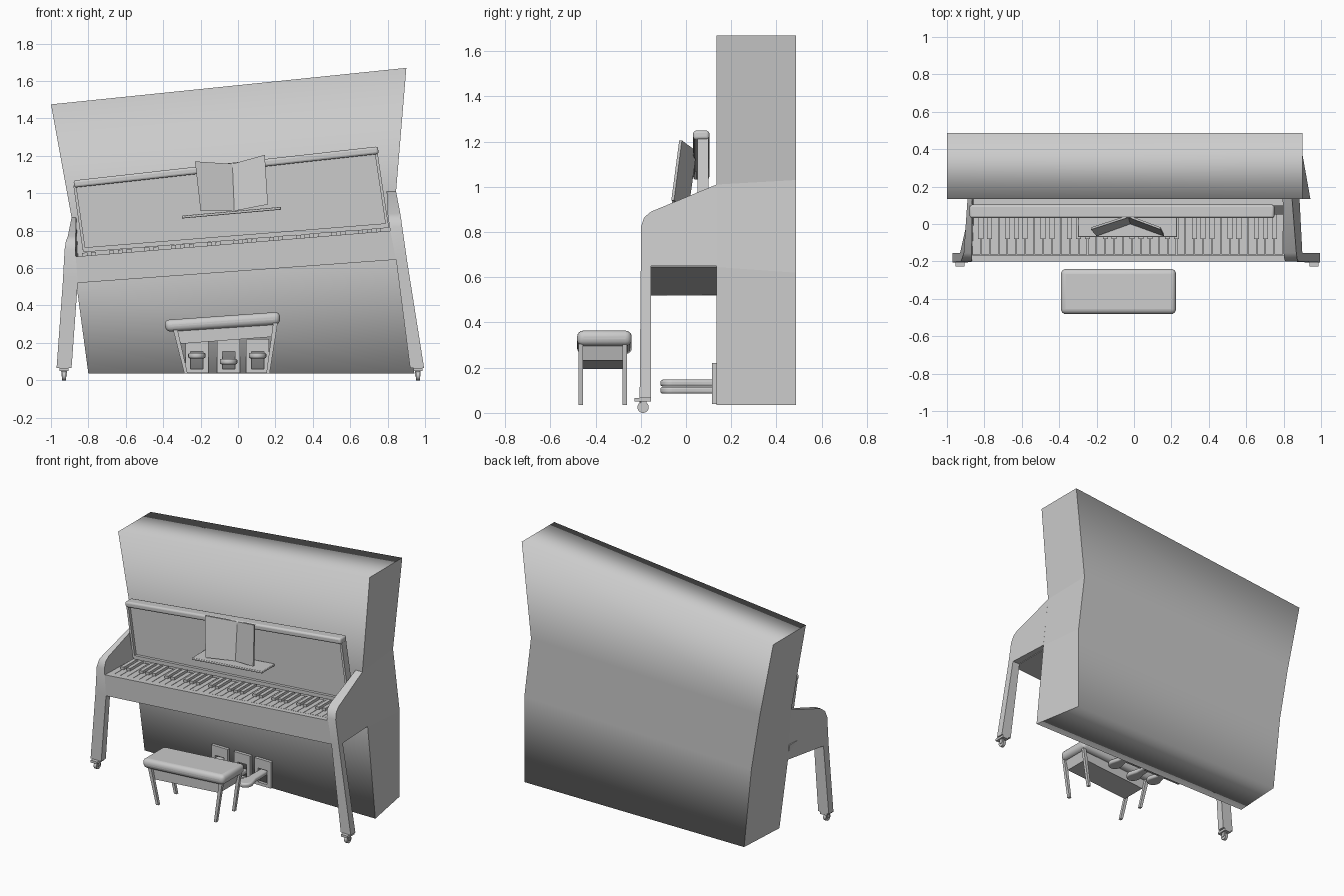
import bpy, bmesh, math
from mathutils import Vector, Matrix

if "Cube" in bpy.data.objects:
    bpy.data.objects.remove(bpy.data.objects["Cube"])


def finish(bm, name, bevel=0, seg=3, smooth=False):
    bmesh.ops.recalc_face_normals(bm, faces=bm.faces)
    me = bpy.data.meshes.new(name)
    bm.to_mesh(me)
    bm.free()
    ob = bpy.data.objects.new(name, me)
    bpy.context.collection.objects.link(ob)
    if bevel:
        m = ob.modifiers.new("Bevel", 'BEVEL')
        m.width, m.segments = bevel, seg
    if smooth or bevel:
        bpy.context.view_layer.objects.active = ob
        ob.select_set(True)
        bpy.ops.object.shade_smooth_by_angle(angle=math.radians(50))
        ob.select_set(False)
    return ob


def loft(bm, a, b):
    """Bridge two matching closed loops and cap both ends."""
    va, vb = [bm.verts.new(p) for p in a], [bm.verts.new(p) for p in b]
    n = len(a)
    for i in range(n):
        j = (i + 1) % n
        bm.faces.new((va[i], va[j], vb[j], vb[i]))
    bm.faces.new(va)
    bm.faces.new(vb[::-1])


def add_slab(bm, left, right, y0, y1):
    """Crooked box; each end is (x_bottom, x_top, z_bottom, z_top)."""
    ends = [[(xb, y0, zb), (xb, y1, zb), (xt, y1, zt), (xt, y0, zt)]
            for xb, xt, zb, zt in (left, right)]
    loft(bm, *ends)


def slab(name, left, right, y0, y1, bevel=0, seg=3):
    bm = bmesh.new()
    add_slab(bm, left, right, y0, y1)
    return finish(bm, name, bevel, seg)


def tube(bm, centre, r1, r2, depth, axis='Z', seg=16):
    m = Matrix.Translation(centre)
    if axis == 'X':
        m = m @ Matrix.Rotation(math.pi / 2, 4, 'Y')
    bmesh.ops.create_cone(bm, cap_ends=True, segments=seg, radius1=r1,
                          radius2=r2, depth=depth, matrix=m)


# cabinet: levels of (x_left, z_left, x_right, z_right), pinched and leaning
front = [(-1, 1.475, .9, 1.67), (-.89, .87, .845, 1.01), (-.865, .52, .885, .645), (-.8, .035, .943, .035)]
back = [(-1, 1.475, .9, 1.67), (-.9, .97, .83, 1.03), (-.835, .58, .88, .62), (-.78, .035, .88, .035)]
bm = bmesh.new()
loops = {}
for tag, rows, y in (("f", front, .135), ("b", back, .487)):
    loops[tag] = [(bm.verts.new((a, y, b)), bm.verts.new((c, y, d))) for a, b, c, d in rows]
ring = loops["f"] + loops["b"][::-1]
for i in range(8):
    a, b = ring[i], ring[(i + 1) % 8]
    bm.faces.new((a[0], a[1], b[1], b[0])).smooth = True
for s in (0, 1):
    for i in range(3):
        f, b = loops["f"], loops["b"]
        cap = bm.faces.new((f[i][s], f[i + 1][s], b[i + 1][s], b[i][s]))
        for e in cap.edges:
            e.smooth = False
finish(bm, "cabinet")

# side arms with legs: profile points of (y, z, x_outer, x_inner)
arms = {
    "left_arm_and_leg": [(.135, .87, -.89, -.865), (-.155, .77, -.91, -.868), (-.185, .745, -.92, -.87),
                         (-.2, .70, -.927, -.87), (-.2, .52, -.937, -.857), (-.205, .065, -.97, -.89),
                         (-.155, .065, -.97, -.89), (-.155, .52, -.93, -.857), (.135, .52, -.865, -.85)],
    "right_arm_and_leg": [(.135, 1.01, .845, .795), (-.155, .89, .868, .80), (-.185, .865, .872, .803),
                          (-.2, .82, .878, .81), (-.2, .645, .903, .845), (-.205, .065, .995, .92),
                          (-.155, .065, .995, .92), (-.155, .65, .90, .845), (.135, .65, .885, .84)]}
for name, pts in arms.items():
    bm = bmesh.new()
    loft(bm, [(o, y, z) for y, z, o, i in pts], [(i, y, z) for y, z, o, i in pts])
    finish(bm, name, smooth=True)

# key bed and key slip
slab("key_bed", (-.86, -.88, .52, .625), (.85, .825, .645, .765), -.165, .136)
slab("key_slip", (-.86, -.885, .52, .66), (.85, .82, .645, .80), -.2, -.165)


# keys, five octaves following the crooked bed
def kz(x):
    return .732 + .083 * x


W = 1.665 / 35
wb, bb = bmesh.new(), bmesh.new()
for i in range(35):
    x0, x1 = -.867 + i * W + .0015, -.867 + (i + 1) * W - .0015
    add_slab(wb, (x0, x0, kz(x0) - .03, kz(x0)), (x1, x1, kz(x1) - .03, kz(x1)), -.163, .066)
    if i % 7 not in (2, 6) and i < 34:
        x0, x1 = x1 - .012, x1 + .015
        add_slab(bb, (x0, x0, kz(x0) - .01, kz(x0) + .018), (x1, x1, kz(x1) - .01, kz(x1) + .018), -.08, .066)
finish(wb, "white_keys")
finish(bb, "black_keys")

# upper panel, its trims and rounded top rail
slab("upper_panel", (-.825, -.88, .695, 1.04), (.805, .745, .825, 1.225), .07, .1)
slab("left_trim", (-.83, -.88, .695, 1.04), (-.815, -.865, .697, 1.042), .05, .1)
slab("right_trim", (.79, .73, .825, 1.223), (.805, .745, .826, 1.225), .05, .1)
slab("lower_trim", (-.825, -.825, .685, .71), (.805, .805, .815, .84), .05, .1)
slab("top_rail", (-.875, -.88, 1.03, 1.068), (.752, .748, 1.21, 1.25), .032, .103, .012)

# music shelf and open book
slab("music_shelf", (-.3, -.3, .865, .88), (.23, .23, .912, .927), -.07, .07, .004, 2)
bm = bmesh.new()
t = Vector((0, .012, 0))
spine = [(-.02, .0, .905), (-.03, .035, 1.157)]
for edge in ([(-.2, -.065, .905), (-.23, -.03, 1.17)], [(.16, -.065, .94), (.143, -.03, 1.205)]):
    sets = [[Vector(p) for p in pair] for pair in (edge, spine)]
    loft(bm, *[[a, b, b + t, a + t] for a, b in sets])
finish(bm, "open_book")

# casters
for name, x in (("left_caster", -.93), ("right_caster", .962)):
    bm = bmesh.new()
    tube(bm, (x, -.19, .025), .025, .025, .02, 'X', 20)
    tube(bm, (x, -.19, .048), .012, .018, .03)
    add_slab(bm, (x - .015, x - .015, .02, .052), (x - .011, x - .011, .02, .052), -.2, -.175)
    add_slab(bm, (x + .011, x + .011, .02, .052), (x + .015, x + .015, .02, .052), -.2, -.175)
    add_slab(bm, (x - .025, x - .025, .05, .066), (x + .025, x + .025, .05, .066), -.228, -.155)
    finish(bm, name, smooth=True)

# pedals with slotted plates
for name, x, z in (("left_pedal", -.22, .132), ("middle_pedal", -.05, .1), ("right_pedal", .105, .132)):
    bm = bmesh.new()
    for a, b, z0, z1 in ((-.062, -.034, .04, .22), (.034, .062, .04, .22),
                         (-.034, .034, .155, .22), (-.034, .034, .04, .06)):
        add_slab(bm, (x + a, x + a, z0, z1), (x + b, x + b, z0, z1), .115, .137)
    finish(bm, name + "_plate")
    bm = bmesh.new()
    out = [(.028, .136), (.03, .0)]
    out += [(.047 * math.cos(k * math.pi / 8), -.06 - .053 * math.sin(k * math.pi / 8)) for k in range(9)]
    out += [(-.03, .0), (-.028, .136)]
    loft(bm, [(x + px, py, z - .015) for px, py in out], [(x + px, py, z + .015) for px, py in out])
    ob = finish(bm, name, .01)
    ob.modifiers["Bevel"].limit_method = 'ANGLE'

# bench: cushion, apron and splayed legs
slab("bench_cushion", (-.385, -.395, .258, .322), (.225, .225, .298, .366), -.482, -.24, .028, 4)
slab("bench_apron", (-.305, -.325, .195, .265), (.18, .2, .232, .305), -.457, -.28)
for side, xt, xb, zt in (("left", -.335, -.278, .27), ("right", .2, .16, .305)):
    for pos, y in (("front", -.476), ("back", -.28)):
        slab(f"bench_{pos}_{side}_leg", (xb - .009, xt - .012, .035, zt),
             (xb + .009, xt + .012, .035, zt), y, y + .02)
